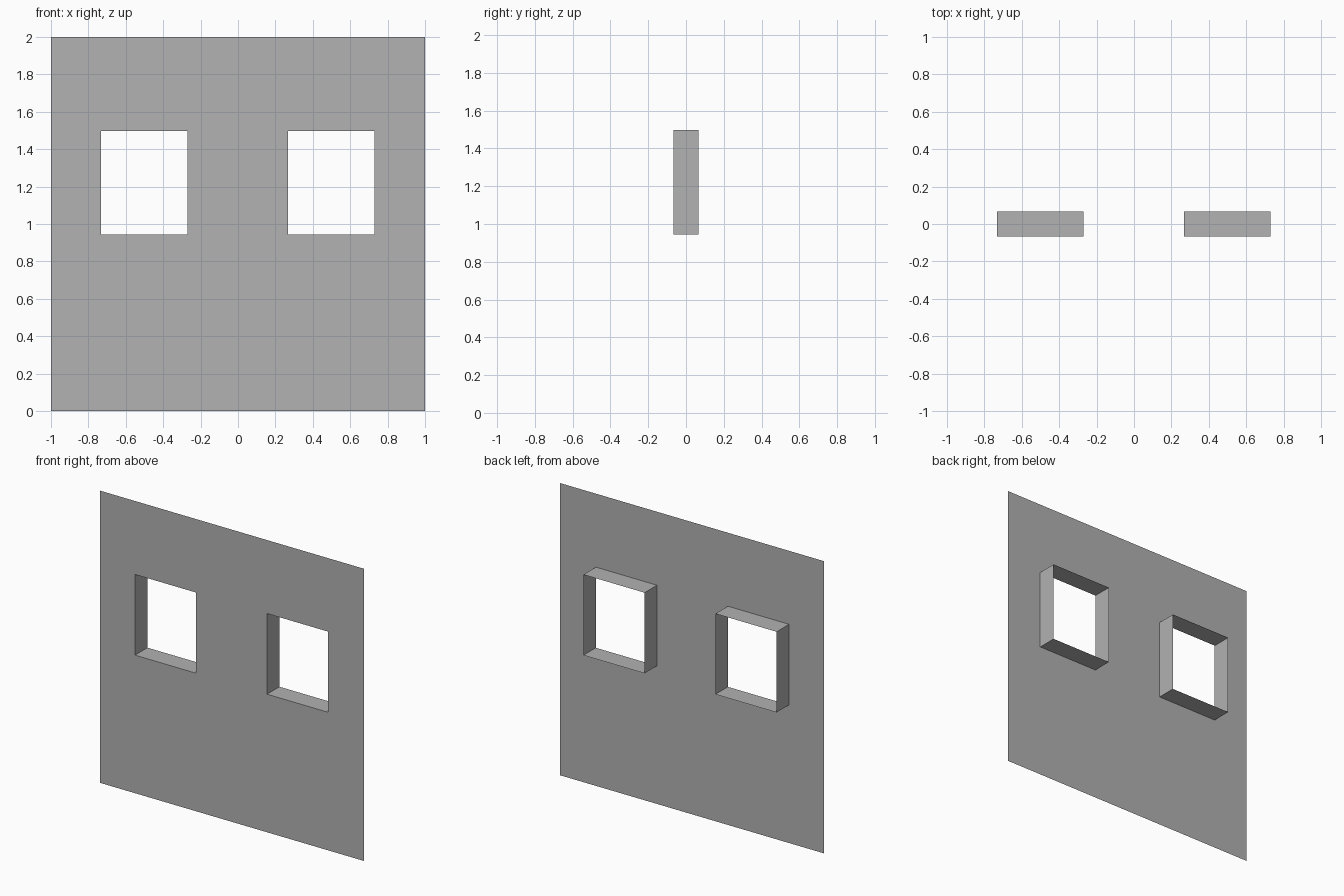
import bpy
import bmesh

cube = bpy.data.objects.get("Cube")
if cube:
    bpy.data.objects.remove(cube, do_unlink=True)

DEPTH = 0.067
XS = [-1, -0.733, -0.27, 0.267, 0.73, 1]
ZS = [0, 0.945, 1.497, 2]
OPENINGS = {(1, 1), (3, 1)}

# Plain grey plaster
grey = bpy.data.materials.new("plaster_grey")
grey.use_nodes = True
colour = (0.445, 0.445, 0.445, 1)
grey.diffuse_color = colour
grey.node_tree.nodes["Principled BSDF"].inputs["Base Color"].default_value = colour


def make_object(name, bm):
    mesh = bpy.data.meshes.new(name)
    bm.to_mesh(mesh)
    bm.free()
    mesh.materials.append(grey)
    obj = bpy.data.objects.new(name, mesh)
    bpy.context.collection.objects.link(obj)


# Thin wall sheet: a grid of panels with two window openings left out
bm = bmesh.new()
grid = [[bm.verts.new((x, -DEPTH, z)) for z in ZS] for x in XS]
for i in range(len(XS) - 1):
    for j in range(len(ZS) - 1):
        if (i, j) not in OPENINGS:
            bm.faces.new((grid[i][j], grid[i + 1][j],
                          grid[i + 1][j + 1], grid[i][j + 1]))
# Merge the flat panels so that only real outlines remain
bmesh.ops.dissolve_limit(bm, angle_limit=0.01, verts=bm.verts, edges=bm.edges)
make_object("wall", bm)

# Window reveals: four-sided sleeves running back from each opening
for name, (i, j) in zip(("right_window_reveal", "left_window_reveal"),
                        sorted(OPENINGS)):
    bm = bmesh.new()
    corners = [(XS[i], ZS[j]), (XS[i + 1], ZS[j]),
               (XS[i + 1], ZS[j + 1]), (XS[i], ZS[j + 1])]
    front = [bm.verts.new((x, -DEPTH, z)) for x, z in corners]
    back = [bm.verts.new((x, DEPTH, z)) for x, z in corners]
    for k in range(4):
        n = (k + 1) % 4
        # Faces point into the opening
        bm.faces.new((front[k], front[n], back[n], back[k]))
    bm.normal_update()
    bmesh.ops.reverse_faces(bm, faces=[
        f for f in bm.faces
        if f.normal.x * (f.calc_center_median().x - (XS[i] + XS[i + 1]) / 2)
        + f.normal.z * (f.calc_center_median().z - (ZS[j] + ZS[j + 1]) / 2) > 0])
    make_object(name, bm)
